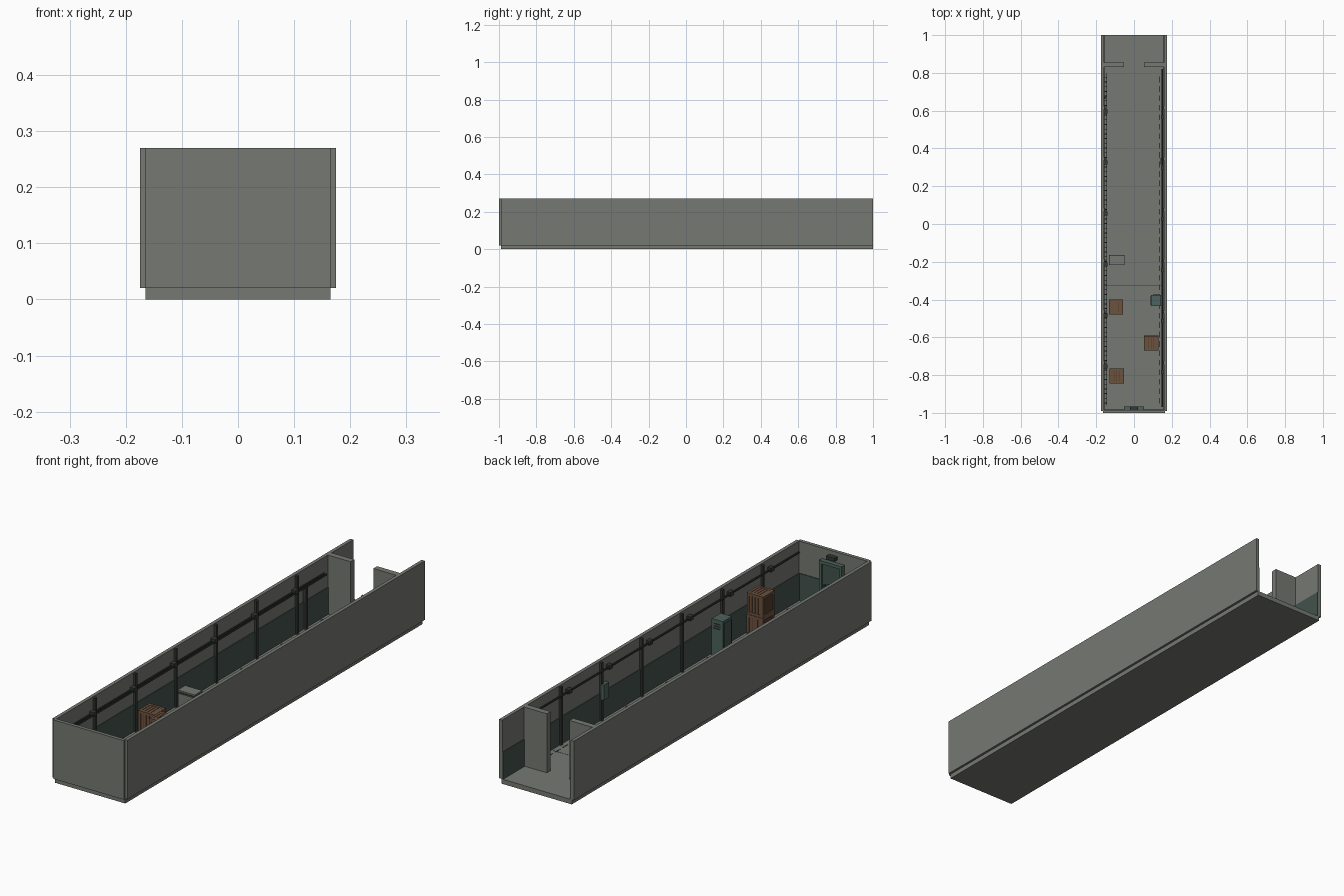
import bpy, bmesh
from mathutils import Matrix, Vector

cube = bpy.data.objects.get("Cube")
if cube:
    bpy.data.objects.remove(cube)


def material(name, color):
    m = bpy.data.materials.new(name)
    m.use_nodes = True
    m.diffuse_color = (*color, 1)
    m.node_tree.nodes["Principled BSDF"].inputs["Base Color"].default_value = (*color, 1)
    return m


concrete = material("grey concrete", (0.18, 0.19, 0.17))
green = material("dark green paint", (0.055, 0.085, 0.075))
metal = material("dark metal", (0.035, 0.04, 0.036))
teal = material("teal steel", (0.075, 0.125, 0.11))
wood = material("brown wood", (0.15, 0.085, 0.048))
dark_wood = material("dark brown wood", (0.085, 0.045, 0.025))


def boxes(name, mat, ranges):
    """One object from boxes given as (x0, x1, y0, y1, z0, z1)."""
    bm = bmesh.new()
    for x0, x1, y0, y1, z0, z1 in ranges:
        centre = Vector((x0 + x1, y0 + y1, z0 + z1)) / 2
        size = Matrix.Diagonal((abs(x1 - x0), y1 - y0, z1 - z0, 1))
        bmesh.ops.create_cube(bm, size=1, matrix=Matrix.Translation(centre) @ size)
    mesh = bpy.data.meshes.new(name)
    bm.to_mesh(mesh)
    bm.free()
    mesh.materials.append(mat)
    obj = bpy.data.objects.new(name, mesh)
    bpy.context.collection.objects.link(obj)
    return obj


def pipe(name, x, z, y0, y1, radius):
    """Straight pipe running along the corridor."""
    bpy.ops.mesh.primitive_cylinder_add(
        vertices=10, radius=radius, depth=y1 - y0,
        location=(x, (y0 + y1) / 2, z), rotation=(1.5708, 0, 0))
    obj = bpy.context.object
    obj.name = name
    obj.data.materials.append(metal)
    bpy.ops.object.shade_smooth_by_angle()


FLOOR, TOP, DADO = 0.02, 0.27, 0.135
IN = 0.16
sides = {"right": -1, "left": 1}
post_ys = [-0.735 + 0.27 * i for i in range(6)]

# Shell
boxes("floor", concrete, [(-0.165, 0.165, -0.99, 1, 0, FLOOR)])
boxes("front_wall", concrete, [(-0.165, 0.165, -1, -0.985, FLOOR, TOP)])
boxes("front_wall_paint", green, [(-IN, IN, -0.985, -0.982, FLOOR, DADO)])
boxes("floor_seams", metal, [(-0.15, 0.15, y - 0.001, y + 0.001, FLOOR, 0.0205)
                             for y in (-0.325, 0.675)])

for side, s in sides.items():
    boxes(side + "_wall", concrete, [(s * IN, s * 0.175, -0.99, 1, FLOOR, TOP)])
    boxes(side + "_wall_paint", green, [(s * 0.157, s * IN, -0.985, 1, FLOOR, DADO)])
    boxes(side + "_partition", concrete, [(s * 0.053, s * IN, 0.83, 0.855, FLOOR, TOP)])
    boxes(side + "_posts", metal, [(s * 0.15, s * IN, y - 0.006, y + 0.006, FLOOR, 0.265)
                                   for y in post_ys])

# Cable ladder on the right wall
boxes("cable_ladder_rails", metal,
      [(x, x + 0.003, -0.96, 0.8, 0.2, 0.208) for x in (-0.158, -0.146)])
boxes("cable_ladder_rungs", metal,
      [(-0.156, -0.145, -0.95 + 0.025 * i, -0.946 + 0.025 * i, 0.202, 0.205)
       for i in range(70)])
boxes("cable_ladder_brackets", metal,
      [(-IN, -0.14, y - 0.03, y - 0.008, 0.198, 0.216) for y in post_ys])
boxes("cable_drop", metal, [(-IN, -0.148, 0.665, 0.679, FLOOR, 0.2)])

# Pipe and clamps on the left wall
pipe("wall_pipe", 0.15, 0.23, -0.97, 0.82, 0.004)
boxes("pipe_clamps", metal, [(0.143, IN, y - 0.06, y - 0.038, 0.222, 0.24)
                             for y in post_ys])
boxes("control_box", teal, [(0.14, 0.157, 0.315, 0.35, 0.11, 0.175)])

# Floor drain slots beside the left wall
boxes("drain_slots", metal, [(0.133, 0.137, -0.95 + 0.05 * i, -0.92 + 0.05 * i, FLOOR, 0.021)
                             for i in range(35)])

# Door, frame and lamp on the front wall
boxes("front_door", green, [(-0.043, 0.043, -0.982, -0.974, FLOOR, 0.212)])
boxes("door_frame", teal, [(-0.053, -0.042, -0.985, -0.966, FLOOR, 0.225),
                           (0.042, 0.053, -0.985, -0.966, FLOOR, 0.225),
                           (-0.042, 0.042, -0.985, -0.966, 0.212, 0.225)])
boxes("door_handle", metal, [(0.027, 0.034, -0.974, -0.968, 0.11, 0.125)])
boxes("door_lamp", metal, [(-0.02, 0.02, -0.985, -0.965, 0.238, 0.252)])


def crate(name, x, y, z, w=0.076, d=0.078, h=0.1):
    """Recessed crate body with a frame of posts, rails and lid slats."""
    e, t = 0.004, 0.011
    a, b, c, f = x - w / 2, x + w / 2, y - d / 2, y + d / 2
    boxes(name + "_body", dark_wood, [(a + e, b - e, c + e, f - e, z, z + h - e)])
    parts = [(px, px + t, py, py + t, z, z + h) for px in (a, b - t) for py in (c, f - t)]
    for pz in (z, z + h - t):
        parts += [(a, b, py, py + t, pz, pz + t) for py in (c, f - t)]
        parts += [(px, px + t, c, f, pz, pz + t) for px in (a, b - t)]
    step = (w - 2 * t) / 4
    for i in range(4):
        sx = a + t + step * i
        parts.append((sx + 0.001, sx + step - 0.001, c + 0.002, f - 0.002, z + t, z + h - 0.001))
    boxes(name + "_frame", wood, parts)


# Cargo
crate("front_crate", -0.092, -0.805, FLOOR)
crate("middle_crate", -0.095, -0.44, FLOOR)
crate("lower_stacked_crate", 0.092, -0.63, FLOOR)
crate("upper_stacked_crate", 0.092, -0.632, 0.12, h=0.09)

# Cabinet
boxes("cabinet", teal, [(0.09, 0.142, -0.435, -0.375, FLOOR, 0.18)])
boxes("cabinet_door", green, [(0.087, 0.09, -0.428, -0.382, 0.03, 0.17)])
boxes("cabinet_vents", metal, [(0.1, 0.132, -0.375, -0.373, z, z + 0.004)
                               for z in (0.14, 0.15, 0.16)])

# Low block with a dark edge band
boxes("low_block", concrete, [(-0.131, -0.051, -0.216, -0.166, FLOOR, 0.106)])
boxes("low_block_band", metal, [(-0.133, -0.049, -0.218, -0.164, 0.092, 0.1)])
